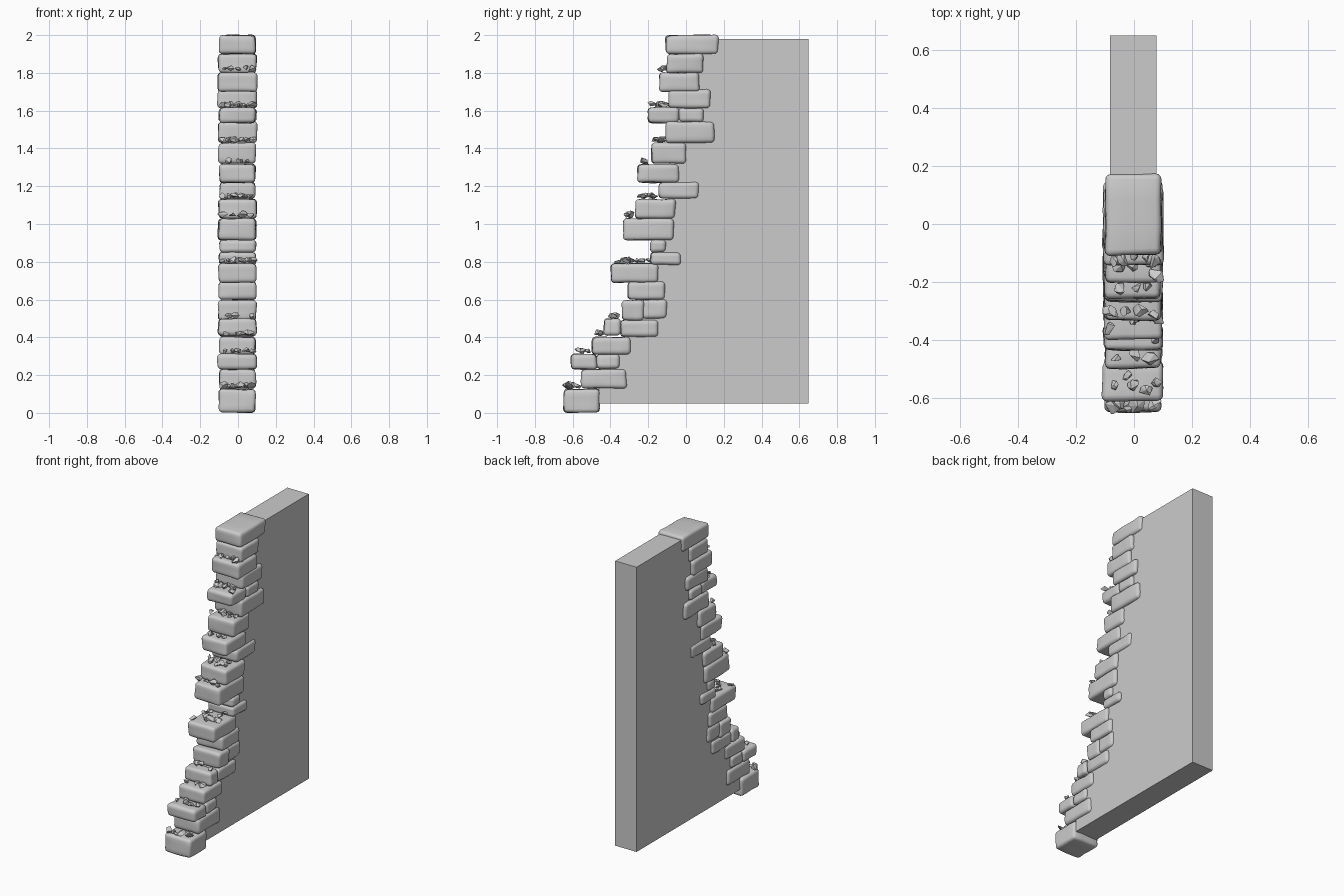
import bpy, bmesh, random
from mathutils import Vector, noise, Matrix

if "Cube" in bpy.data.objects:
    bpy.data.objects.remove(bpy.data.objects["Cube"])

random.seed(7)


def finish(bm, name, smooth):
    bmesh.ops.recalc_face_normals(bm, faces=bm.faces)
    me = bpy.data.meshes.new(name)
    bm.to_mesh(me)
    bm.free()
    ob = bpy.data.objects.new(name, me)
    bpy.context.collection.objects.link(ob)
    if smooth:
        bpy.context.view_layer.objects.active = ob
        bpy.ops.object.select_all(action='DESELECT')
        ob.select_set(True)
        bpy.ops.object.shade_smooth_by_angle(angle=0.7)
    return ob


# worn, rounded stone block filling the given side-view rectangle
def stone(name, y0, y1, z0, z1):
    half = random.uniform(0.097, 0.107)
    size = Vector((half * 2, y1 - y0, z1 - z0 + 0.004))
    centre = Vector((-0.003, (y0 + y1) / 2, (z0 + z1) / 2))
    bm = bmesh.new()
    bmesh.ops.create_cube(bm, size=1)
    for v in bm.verts:
        v.co = Vector([c * s for c, s in zip(v.co, size)])
        v.co -= Vector([c * random.uniform(0, 0.06) for c in v.co])
    bmesh.ops.subdivide_edges(bm, edges=bm.edges[:], cuts=2, use_grid_fill=True)
    sharp = [e for e in bm.edges if e.calc_face_angle(0) > 0.8]
    bmesh.ops.bevel(bm, geom=sharp, offset=0.019, segments=3, profile=0.5,
                    affect='EDGES', clamp_overlap=True)
    bm.normal_update()
    for v in bm.verts:
        n = noise.noise((v.co + centre * 3) * 14)
        v.co += v.normal * n * 0.006 + centre
    return finish(bm, name, True)


# angular stone chip: hull of a few random points
def chip(name, pos, r):
    bm = bmesh.new()
    stretch = Vector((random.uniform(.8, 1.3), random.uniform(.8, 1.3), random.uniform(.55, .8)))
    turn = Matrix.Rotation(random.uniform(0, 6.28), 3, 'Z') @ Matrix.Rotation(random.uniform(-.5, .5), 3, 'X')
    for _ in range(11):
        d = Vector([random.gauss(0, 1) for _ in range(3)]).normalized()
        bm.verts.new(turn @ Vector([a * b * r for a, b in zip(d, stretch)]) + pos)
    res = bmesh.ops.convex_hull(bm, input=bm.verts[:])
    bmesh.ops.delete(bm, geom=list({g for g in res['geom_interior'] if isinstance(g, bmesh.types.BMVert)}),
                     context='VERTS')
    return finish(bm, name, False)


# plain wall slab whose front edge hides behind the stones
profile = [(-.47, .05), (-.44, .25), (-.29, .45), (-.16, .6), (-.15, .9), (-.1, 1.1),
           (-.09, 1.35), (-.05, 1.5), (-.05, 1.7), (0, 1.98), (.648, 1.98), (.648, .05)]
bm = bmesh.new()
face = bm.faces.new([bm.verts.new((-.083, y, z)) for y, z in profile])
ext = bmesh.ops.extrude_face_region(bm, geom=[face])
bmesh.ops.translate(bm, vec=(.16, 0, 0), verts=[g for g in ext['geom'] if isinstance(g, bmesh.types.BMVert)])
finish(bm, "wall_slab", False)

# broken end of stacked stones: y0, y1, z0, z1
stones = [
    (-.65, -.455, .004, .125), (-.56, -.31, .13, .23), (-.61, -.47, .23, .31), (-.475, -.35, .235, .31),
    (-.50, -.29, .31, .40), (-.35, -.145, .405, .49), (-.435, -.345, .41, .50), (-.34, -.22, .49, .595),
    (-.235, -.10, .50, .60), (-.31, -.11, .60, .695), (-.40, -.14, .69, .79), (-.19, -.025, .785, .85),
    (-.19, -.105, .85, .915), (-.335, -.065, .915, 1.03), (-.27, -.055, 1.03, 1.13), (-.145, .07, 1.135, 1.22),
    (-.26, -.035, 1.22, 1.315), (-.185, 0, 1.32, 1.43), (-.11, .155, 1.43, 1.54), (-.205, -.035, 1.535, 1.615),
    (-.04, .095, 1.54, 1.61), (-.095, .13, 1.615, 1.71), (-.145, .075, 1.70, 1.80), (-.105, .095, 1.80, 1.90),
    (-.11, .175, 1.90, 2.0)]
for i, s in enumerate(stones):
    stone(f"stone_{i:02d}", *s)

# rubble on the ledges: y from, y to, ledge z, number of chips
ledges = [(-.63, -.58, .135, 6), (-.58, -.51, .32, 5), (-.48, -.43, .415, 3), (-.42, -.37, .505, 3),
          (-.37, -.20, .80, 14), (-.32, -.29, 1.04, 4), (-.24, -.16, 1.14, 8), (-.245, -.2, 1.325, 3),
          (-.18, -.11, 1.44, 6), (-.20, -.10, 1.625, 8), (-.13, -.11, 1.815, 5)]
for k, (a, b, z, n) in enumerate(ledges):
    for j in range(n):
        x = -.09 + .18 * (j + random.uniform(.2, .8)) / n
        r = random.uniform(.018, .03)
        chip(f"rubble_{k}_{j}", Vector((x, random.uniform(a, b), z + r * .35)), r)
